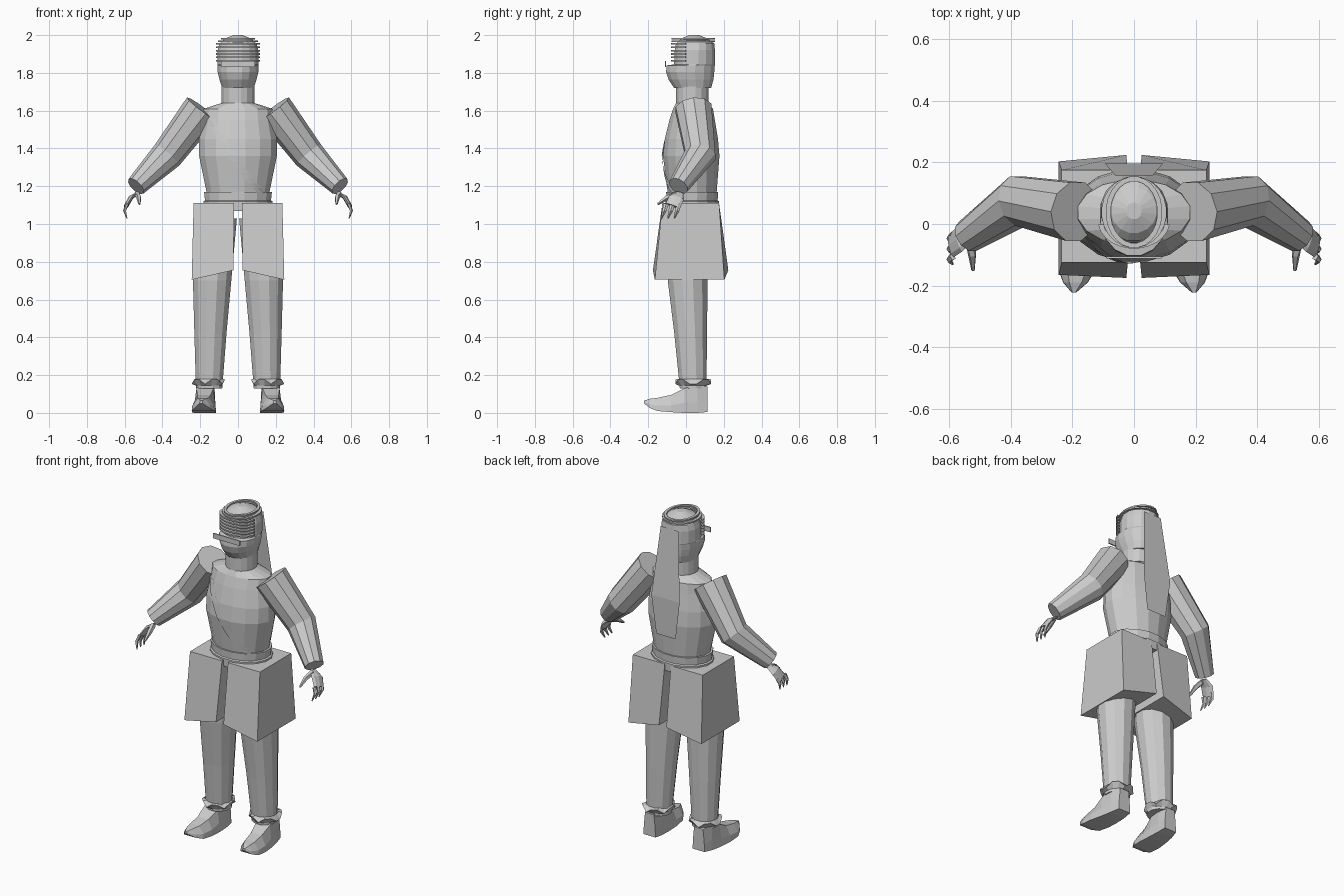
import bpy, bmesh, math
from mathutils import Vector

cube = bpy.data.objects.get("Cube")
if cube:
    bpy.data.objects.remove(cube)

grey = bpy.data.materials.new("plain grey")
grey.use_nodes = True
tone = (0.6, 0.6, 0.6, 1)
grey.diffuse_color = tone
grey.node_tree.nodes["Principled BSDF"].inputs["Base Color"].default_value = tone


def add(name, rings, caps=True, closed=True, loop=False, mirror=1):
    """Skin a list of equal-sized point rings into one flat-shaded object."""
    bm = bmesh.new()
    rows = [[bm.verts.new((p[0] * mirror, p[1], p[2])) for p in r] for r in rings]
    n = len(rows[0])
    pairs = list(zip(rows, rows[1:])) + ([(rows[-1], rows[0])] if loop else [])
    for a, b in pairs:
        for i in range(n if closed else n - 1):
            j = (i + 1) % n
            bm.faces.new((a[i], a[j], b[j], b[i]))
    if caps and closed and not loop:
        bm.faces.new(rows[0])
        bm.faces.new(rows[-1])
    bmesh.ops.recalc_face_normals(bm, faces=bm.faces)
    mesh = bpy.data.meshes.new(name)
    bm.to_mesh(mesh)
    bm.free()
    mesh.materials.append(grey)
    ob = bpy.data.objects.new(name, mesh)
    bpy.context.collection.objects.link(ob)
    return ob


def oval(cx, z, rx, front, back, n=16):
    """Level oval ring given its half width and front and back limits."""
    cy, ry = (front + back) / 2, (back - front) / 2
    angles = [math.tau * (i + 0.5) / n for i in range(n)]
    return [(cx + rx * math.cos(a), cy + ry * math.sin(a), z) for a in angles]


def tube(path, radii, n=10, flat=1.0):
    """Rings set square to a path; flat squeezes them sideways."""
    pts = [Vector(p) for p in path]
    rings = []
    for i, p in enumerate(pts):
        d = (pts[min(i + 1, len(pts) - 1)] - pts[max(i - 1, 0)]).normalized()
        u = d.cross(Vector((0, 1, 0))).normalized()
        v = u.cross(d)
        rings.append([p + radii[i] * (flat * math.cos(t) * u + math.sin(t) * v)
                      for t in [math.tau * k / n for k in range(n)]])
    return rings


# Torso, shoulders and neck: (z, half width, front, back)
torso = [(1.08, .17, -.095, .165), (1.17, .17, -.1, .165), (1.36, .21, -.125, .18),
         (1.45, .21, -.115, .172), (1.55, .19, -.09, .155), (1.61, .185, -.07, .145)]
add("torso", [oval(0, *r) for r in torso] + [oval(0, 1.64, .09, -.055, .12)])
add("neck", [oval(0, z, .088, -.055, .12) for z in (1.6, 1.75)])
add("belt", [oval(0, 1.07, .185, -.11, .175), oval(0, 1.12, .187, -.112, .177),
             oval(0, 1.125, .178, -.105, .17), oval(0, 1.17, .183, -.108, .173)])


def chest_y(x, z):
    """Front surface of the torso at a point."""
    for a, b in zip(torso, torso[1:]):
        if a[0] <= z <= b[0]:
            t = (z - a[0]) / (b[0] - a[0])
            w, f, k = [p + (q - p) * t for p, q in zip(a[1:], b[1:])]
            return (f + k) / 2 - (k - f) / 2 * math.sqrt(max(0, 1 - (x / w) ** 2))


# Sash lying over the chest
sash = []
for i in range(13):
    t = i / 12
    x, z = -.15 + .27 * t, 1.555 - .39 * t - .03 * math.sin(math.pi * t)
    sash.append([(x + e, chest_y(x + e, z) - .004, z) for e in (-.018, .005, .028)])
add("sash", sash, closed=False)

# Head with a jutting jaw and rounded crown
head = [(1.72, .085, -.065, .135), (1.765, .1, -.095, .148), (1.805, .11, -.108, .152),
        (1.84, .112, -.105, .155), (1.845, .11, -.065, .155), (1.92, .11, -.062, .155),
        (1.955, .1, -.055, .152), (1.98, .075, -.03, .12), (2.0, .025, .015, .07)]
add("head", [oval(0, *r) for r in head])
add("brow_plate", [[(x, y, z) for y, z in ((-.112, 1.832), (-.112, 1.862),
                                          (-.105, 1.862), (-.105, 1.832))] for x in (-.09, .09)])


# Stacked bands round the brow, the top ones going all the way round
def band(name, z, rx, front, back, full):
    outer = oval(0, z, rx, front, back, 24)
    inner = oval(0, z, rx - .016, front + .016, back - .016, 24)
    sections = [[o, i, (*i[:2], z + .008), (*o[:2], z + .008)] for o, i in zip(outer, inner)]
    add(name, sections if full else sections[12:], loop=full)


for k in range(6):
    band("brow_band", 1.86 + .018 * k, .117, -.08, .1, False)
for z, rx in ((1.963, .106), (1.978, .092)):
    band("crown_band", z, rx, -.078, .155, True)

# Cloth tail hanging down the back
add("back_cloth", [[(-w, y, z), (w, y, z)] for w, y, z in
                   ((.06, .157, 1.93), (.095, .197, 1.52), (.065, .192, 1.29))], closed=False)

for s, side in ((1, "left"), (-1, "right")):
    # Skirt panels flare towards the hem
    add(side + "_skirt_panel", [
        [(.02, -.125, 1.11), (.235, -.125, 1.11), (.235, .175, 1.11), (.02, .175, 1.11)],
        [(.025, -.175, .755), (.245, -.165, .705), (.245, .203, .705), (.025, .224, .755)]], mirror=s)

    # Trouser leg and its ragged cuff
    leg = [(.118, 1.03, .116, -.1, .13), (.137, .7, .105, -.1, .117),
           (.146, .42, .088, -.065, .115), (.153, .13, .072, -.035, .11)]
    add(side + "_leg", [oval(*r, 12) for r in leg], mirror=s)
    cuff = [oval(.155, .145, .072, -.04, .11), oval(.157, .165, .09, -.058, .135),
            oval(.155, .18, .072, -.04, .11)]
    cuff[1] = [(x, y, z + (.012 if i % 3 else -.012)) for i, (x, y, z) in enumerate(cuff[1])]
    add(side + "_cuff", cuff, caps=False, mirror=s)

    # Shoe: sections from heel to upturned toe (y, sole z, top z, x centre, sole and top half width)
    shoe = [(.115, .005, .14, .165, .04, .03), (.06, 0, .15, .17, .05, .045),
            (-.01, 0, .13, .175, .058, .045), (-.08, .004, .095, .18, .064, .035),
            (-.15, .01, .08, .185, .06, .03), (-.19, .025, .075, .19, .04, .02),
            (-.222, .05, .065, .195, .008, .005)]
    add(side + "_shoe", [[(c - w, y, lo), (c + w, y, lo), (c + w * .95, y, lo * .6 + hi * .4),
                          (c + t, y, hi), (c - t, y, hi), (c - w * .95, y, lo * .6 + hi * .4)]
                         for y, lo, hi, c, w, t in shoe], mirror=s)

    # Arm bent at the elbow
    add(side + "_arm", tube([(.19, .04, 1.61), (.375, .075, 1.365), (.54, -.04, 1.2)],
                            [.1, .085, .055]), mirror=s)

    # Curled hand: palm, fingers and thumb
    add(side + "_palm", tube([(.53, -.035, 1.165), (.567, -.05, 1.14), (.592, -.07, 1.095)],
                             [.022, .042, .04], 8, .3), mirror=s)
    for k in range(3):
        y = -.105 + .034 * k
        add(side + "_finger", tube([(.588, y, 1.105), (.6, y - .01, 1.07), (.588, y - .025, 1.03)],
                                   [.014, .012, .004], 5, .7), mirror=s)
    add(side + "_thumb", tube([(.535, -.05, 1.16), (.525, -.1, 1.14), (.522, -.15, 1.105)],
                              [.016, .014, .006], 5), mirror=s)
